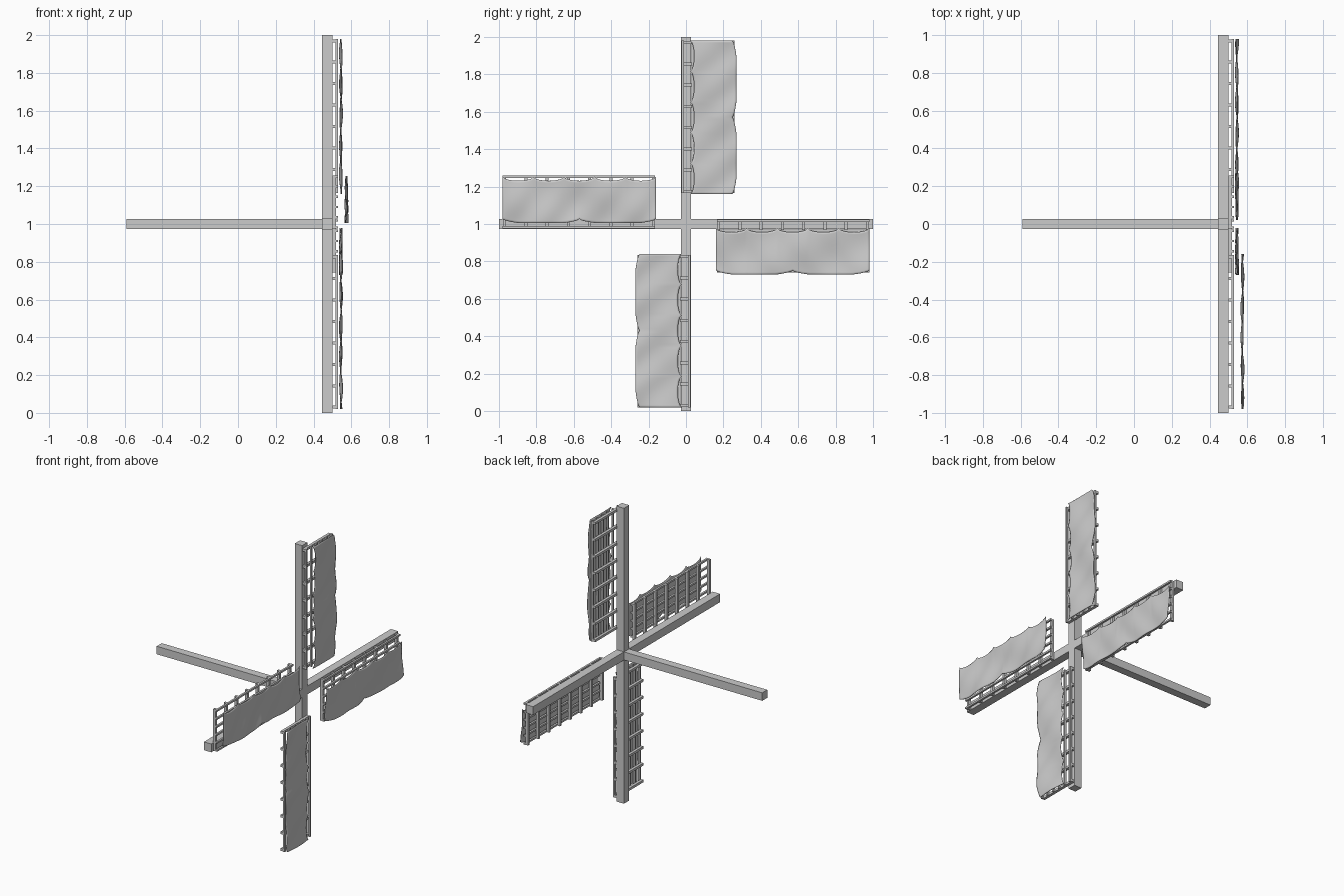
import bpy, bmesh, math
from mathutils import Matrix, Vector

cube = bpy.data.objects.get("Cube")
if cube:
    bpy.data.objects.remove(cube, do_unlink=True)

grey = bpy.data.materials.new("plain grey")
grey.use_nodes = True
grey.diffuse_color = (0.6, 0.6, 0.6, 1)
grey.node_tree.nodes["Principled BSDF"].inputs["Base Color"].default_value = (0.6, 0.6, 0.6, 1)

HUB = Matrix.Translation((0, 0, 1))
START, END = 0.165, 0.98      # sail span along the arm
LENGTH = END - START


def add_box(bm, low, high):
    low, high = Vector(low), Vector(high)
    size = Matrix.Diagonal((*(high - low), 1))
    bmesh.ops.create_cube(bm, size=1, matrix=Matrix.Translation((low + high) / 2) @ size)


def finish(bm, name, matrix):
    bmesh.ops.transform(bm, matrix=matrix, verts=bm.verts)
    mesh = bpy.data.meshes.new(name)
    bm.to_mesh(mesh)
    bm.free()
    mesh.materials.append(grey)
    obj = bpy.data.objects.new(name, mesh)
    bpy.context.collection.objects.link(obj)
    return obj


def box_part(name, low, high, matrix=HUB):
    bm = bmesh.new()
    add_box(bm, low, high)
    return finish(bm, name, matrix)


def lattice(name, matrix):
    # cross bars on the arm, with long rails laid over them
    bm = bmesh.new()
    for i in range(8):
        z = START + 0.01 + i * (LENGTH - 0.02) / 7
        add_box(bm, (0.499, -0.025, z - 0.008), (0.518, 0.258, z + 0.008))
    for i in range(6):
        y = -0.018 + i * 0.054
        add_box(bm, (0.517, y - 0.006, START), (0.53, y + 0.006, END))
    finish(bm, name, matrix)


def cloth(name, matrix, phase, flipped):
    # rippled sheet: scalloped tied edge, two-lobed loose edge
    bm = bmesh.new()
    cols, rows = 80, 20
    grid = []
    for i in range(cols + 1):
        u = i / cols
        tied = 0.022 + 0.022 * math.sqrt(abs(math.sin(5 * math.pi * u)))
        lobe = abs(math.sin(2 * math.pi * u))
        loose = 0.248 + 0.022 * min(1, 1.6 * lobe) ** 0.6
        line = []
        for j in range(rows + 1):
            v = j / rows
            y = tied + (loose - tied) * v
            x = 0.545 + 0.005 * math.sin(9 * u + 4 * v + phase)
            x += 0.004 * math.sin(23 * u - 5 * v + 2 * phase) * (0.4 + 0.6 * v)
            if flipped:
                x, y = x + 0.029, 0.275 - y
            line.append(bm.verts.new((x, y, START - 0.005 + u * (LENGTH + 0.005))))
        grid.append(line)
    for a, b in zip(grid, grid[1:]):
        for j in range(rows):
            bm.faces.new((a[j], a[j + 1], b[j + 1], b[j]))
    bmesh.ops.recalc_face_normals(bm, faces=bm.faces)
    obj = finish(bm, name, matrix)
    thick = obj.modifiers.new("thickness", "SOLIDIFY")
    thick.thickness = 0.004
    thick.offset = 0
    bpy.ops.object.select_all(action="DESELECT")
    obj.select_set(True)
    bpy.context.view_layer.objects.active = obj
    bpy.ops.object.shade_smooth_by_angle(angle=math.radians(40))


# axle and hub block
box_part("axle", (-0.59, -0.027, -0.027), (0.445, 0.027, 0.027))
box_part("hub", (0.445, -0.028, -0.028), (0.5, 0.028, 0.028))

# four arms, each with its lattice and cloth
for k, side in enumerate(("upper", "back", "lower", "front")):
    turn = HUB @ Matrix.Rotation(-k * math.pi / 2, 4, "X")
    box_part(side + "_arm", (0.445, -0.028, 0.028), (0.5, 0.028, 1), turn)
    lattice(side + "_lattice", turn)
    cloth(side + "_sail_cloth", turn, k * 1.3, side == "front")
